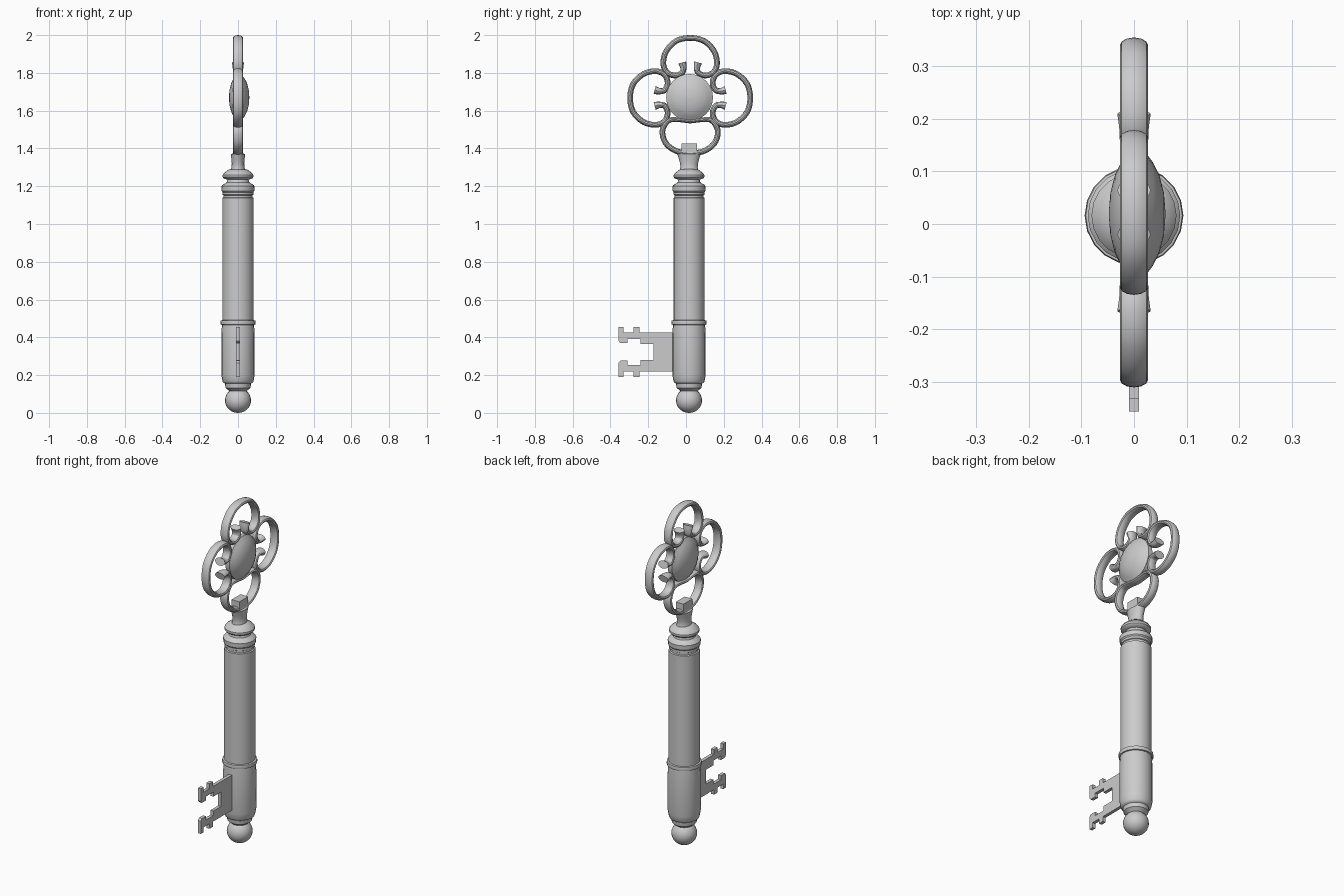
import bpy, bmesh, math
from mathutils import Vector

if "Cube" in bpy.data.objects:
    bpy.data.objects.remove(bpy.data.objects["Cube"])

SY = 0.016              # shaft axis in y
BY, BZ = 0.022, 1.667   # centre of the bow in y, z


def finish(bm, name, smooth=True):
    bmesh.ops.recalc_face_normals(bm, faces=bm.faces)
    me = bpy.data.meshes.new(name)
    bm.to_mesh(me)
    bm.free()
    ob = bpy.data.objects.new(name, me)
    bpy.context.collection.objects.link(ob)
    if smooth:
        bpy.ops.object.select_all(action='DESELECT')
        ob.select_set(True)
        bpy.context.view_layer.objects.active = ob
        bpy.ops.object.shade_smooth_by_angle(angle=math.radians(35))
    return ob


def skin(rings, name, closed=False, smooth=True):
    """Skin a list of equally long point rings, capping the ends if open."""
    bm = bmesh.new()
    vs = [[bm.verts.new(p) for p in r] for r in rings]
    n = len(vs[0])
    pairs = list(zip(vs, vs[1:])) + ([(vs[-1], vs[0])] if closed else [])
    for a, b in pairs:
        for i in range(n):
            j = (i + 1) % n
            bm.faces.new((a[i], a[j], b[j], b[i]))
    if not closed:
        bm.faces.new(vs[0])
        bm.faces.new(vs[-1])
    return finish(bm, name, smooth)


def upright(profile, name, sides=20):
    """Stack of ellipses (rx, ry, z) on the shaft axis."""
    ang = [2 * math.pi * i / sides for i in range(sides)]
    return skin([[(rx * math.cos(a), SY + ry * math.sin(a), z) for a in ang]
                 for rx, ry, z in profile], name)


def lathe(profile, name):
    return upright([(r, r, z) for r, z in profile], name)


def catmull(pts, closed, steps=5):
    n, out = len(pts), []
    get = (lambda i: pts[i % n]) if closed else (lambda i: pts[max(0, min(n - 1, i))])
    for i in range(n if closed else n - 1):
        a, b, c, d = (Vector(get(i + k)) for k in (-1, 0, 1, 2))
        for s in range(steps):
            t = s / steps
            out.append(0.5 * (2*b + (c-a)*t + (2*a-5*b+4*c-d)*t*t + (3*b-a-3*c+d)*t**3))
    if not closed:
        out.append(Vector(pts[-1]))
    return out


def scroll(half, turn, name, closed=False):
    """Sweep an oval tube along a mirrored half path (u, v, size), turned about the bow."""
    mirror = [(-u, v, s) for u, v, s in reversed(half)]
    path = catmull(half + mirror[1:(-1 if closed else None)], closed)
    c, s, n, rings = math.cos(turn), math.sin(turn), len(path), []
    for i, p in enumerate(path):
        q = path[(i + 1) % n] if closed else path[min(i + 1, n - 1)]
        o = path[i - 1] if closed else path[max(i - 1, 0)]
        t = (q - o).to_2d().normalized()
        ring = []
        for k in range(12):
            a = 2 * math.pi * k / 12
            w = 0.015 * p.z * math.cos(a)
            x = 0.027 * (1 + (p.z - 1) * 0.4) * math.sin(a)
            u, v = p.x - t.y * w, p.y + t.x * w
            ring.append((x, BY + u * c - v * s, BZ + u * s + v * c))
        rings.append(ring)
    return skin(rings, name, closed)


# Ball tip
lathe([(0.068 * math.sin(a) + 0.001, 0.066 - 0.066 * math.cos(a))
       for a in [math.pi * i / 14 for i in range(15)]], "ball_tip")

# Turned shaft with its rings and collars
lathe([(0.045, 0.115), (0.058, 0.126), (0.066, 0.132), (0.069, 0.155), (0.078, 0.16),
       (0.082, 0.167), (0.088, 0.20), (0.088, 0.42), (0.085, 0.466), (0.092, 0.468),
       (0.094, 0.478), (0.092, 0.489), (0.083, 0.491), (0.083, 1.138), (0.076, 1.141),
       (0.076, 1.152), (0.081, 1.155), (0.081, 1.168), (0.087, 1.175), (0.088, 1.20),
       (0.082, 1.207), (0.06, 1.22), (0.056, 1.235), (0.074, 1.24), (0.081, 1.248),
       (0.081, 1.26), (0.072, 1.272), (0.05, 1.288), (0.04, 1.29)], "shaft")

# Flared neck and the tenon showing inside the lower loop
upright([(0.04, 0.05, 1.28), (0.034, 0.046, 1.30), (0.033, 0.047, 1.32),
         (0.035, 0.054, 1.345), (0.038, 0.062, 1.37), (0.025, 0.05, 1.375)], "neck")
bm = bmesh.new()
bmesh.ops.create_cube(bm, size=1)
for v in bm.verts:
    v.co = (v.co.x * 0.05, 0.018 + v.co.y * 0.082, 1.393 + v.co.z * 0.066)
finish(bm, "neck_tenon", False)

# Three open scroll lobes with swollen curl ends
lobe = [(-0.042, 0.188, 1.45), (-0.036, 0.160, 1.1), (-0.043, 0.134, 1), (-0.080, 0.119, 1),
        (-0.122, 0.135, 1), (-0.142, 0.180, 1), (-0.128, 0.245, 1), (-0.075, 0.301, 1),
        (0, 0.318, 1)]
for name, turn in (("top_scroll", 0), ("left_scroll", 90), ("right_scroll", -90)):
    scroll(lobe, math.radians(turn), name)

# Closed lower loop
scroll([(0, -0.122, 0.8), (-0.055, -0.116, 0.8), (-0.105, -0.116, 0.9), (-0.135, -0.142, 1),
        (-0.147, -0.185, 1), (-0.128, -0.24, 1), (-0.075, -0.28, 1), (0, -0.293, 1)],
       0, "lower_loop", closed=True)

# Domed lens in the middle of the bow
lens = [(0.002, -0.048), (0.04, -0.045), (0.075, -0.036), (0.10, -0.024), (0.113, -0.014),
        (0.124, -0.008), (0.124, 0.018), (0.113, 0.025), (0.10, 0.035), (0.075, 0.048),
        (0.04, 0.057), (0.002, 0.06)]
skin([[(x, BY - 0.003 + r * math.cos(math.pi * i / 12), BZ + 0.003 + r * math.sin(math.pi * i / 12))
       for i in range(24)] for r, x in lens], "bow_lens")

# Bit: half outline mirrored about its middle height
half = [(-0.172, 0.042), (-0.241, 0.042), (-0.241, 0.069), (-0.31, 0.069), (-0.31, 0.046),
        (-0.347, 0.046), (-0.357, 0.058), (-0.357, 0.132), (-0.331, 0.132), (-0.331, 0.103),
        (-0.278, 0.103), (-0.278, 0.132), (-0.246, 0.132), (-0.246, 0.103), (0.0, 0.103)]
outline = half + [(y, -h) for y, h in reversed(half)]
skin([[(x, y, 0.323 + h) for y, h in outline] for x in (-0.0095, 0.0095)], "bit", smooth=False)
